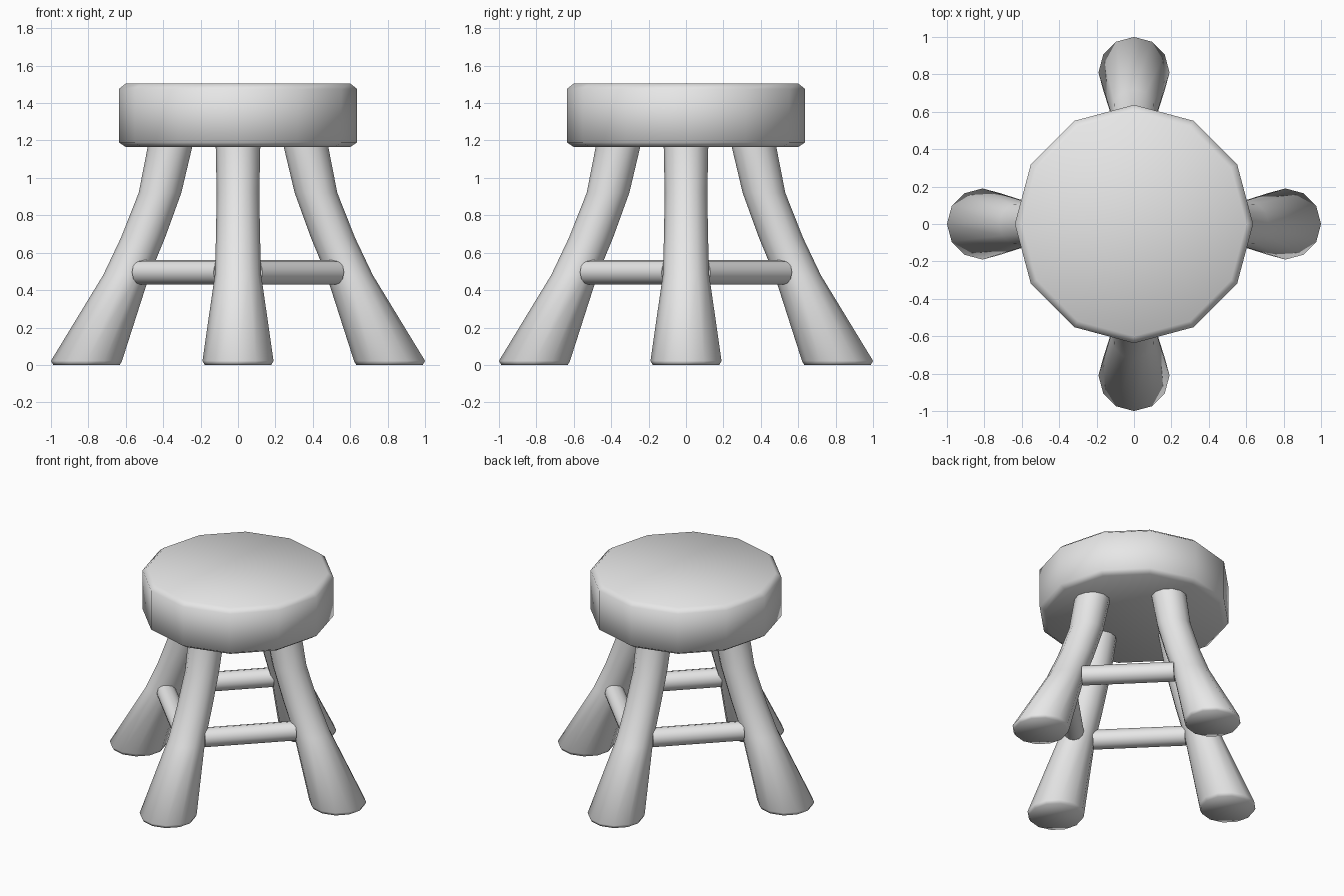
import bpy
import bmesh
from math import cos, sin, pi, radians
from mathutils import Vector, Matrix

if "Cube" in bpy.data.objects:
    bpy.data.objects.remove(bpy.data.objects["Cube"])

grey = bpy.data.materials.new("plain_grey")
grey.use_nodes = True
grey.diffuse_color = (0.8, 0.8, 0.8, 1)
grey.node_tree.nodes["Principled BSDF"].inputs["Base Color"].default_value = (0.8, 0.8, 0.8, 1)


def loft(name, rings, sides, turn=0):
    """Skin horizontal rings given as (offset along x, height, radius)."""
    bm = bmesh.new()
    loops = []
    for offset, height, radius in rings:
        loops.append([bm.verts.new((offset + radius * cos(2 * pi * i / sides),
                                    radius * sin(2 * pi * i / sides), height))
                      for i in range(sides)])
    for low, high in zip(loops, loops[1:]):
        for i in range(sides):
            j = (i + 1) % sides
            bm.faces.new((low[i], low[j], high[j], high[i]))
    bm.faces.new(loops[0][::-1])
    bm.faces.new(loops[-1])
    bm.transform(Matrix.Rotation(turn, 4, "Z"))
    return finish(name, bm)


def finish(name, bm):
    for face in bm.faces:
        face.smooth = True
    mesh = bpy.data.meshes.new(name)
    bm.to_mesh(mesh)
    bm.free()
    mesh.materials.append(grey)
    obj = bpy.data.objects.new(name, mesh)
    bpy.context.collection.objects.link(obj)
    return obj


def rail(name, start, end, radius):
    axis = end - start
    bm = bmesh.new()
    place = Matrix.Translation((start + end) / 2) @ axis.to_track_quat("Z", "Y").to_matrix().to_4x4()
    bmesh.ops.create_cone(bm, cap_ends=True, segments=12, radius1=radius,
                          radius2=radius, depth=axis.length, matrix=place)
    obj = finish(name, bm)
    # Keep the round ends crisp
    for face in obj.data.polygons:
        face.use_smooth = len(face.vertices) == 4
    return obj


# Thick twelve-sided seat with chamfered rims
loft("seat", [(0, 1.165, 0.60), (0, 1.19, 0.637),
              (0, 1.475, 0.637), (0, 1.505, 0.60)], 12)

# Flared, curved legs and the rails joining each to the next
leg_rings = [(0.81, 0, 0.178), (0.81, 0.022, 0.19), (0.597, 0.48, 0.124),
             (0.508, 0.68, 0.118), (0.417, 0.92, 0.114),
             (0.365, 1.16, 0.119), (0.355, 1.25, 0.119)]
sides = ["left", "back", "right", "front"]
for i, side in enumerate(sides):
    turn = radians(90 * i)
    loft(side + "_leg", leg_rings, 12, turn)
    spin = Matrix.Rotation(turn, 3, "Z")
    rail(side + "_to_" + sides[(i + 1) % 4] + "_rail",
         spin @ Vector((0.52, 0.085, 0.495)),
         spin @ Vector((0.085, 0.52, 0.495)), 0.066)
